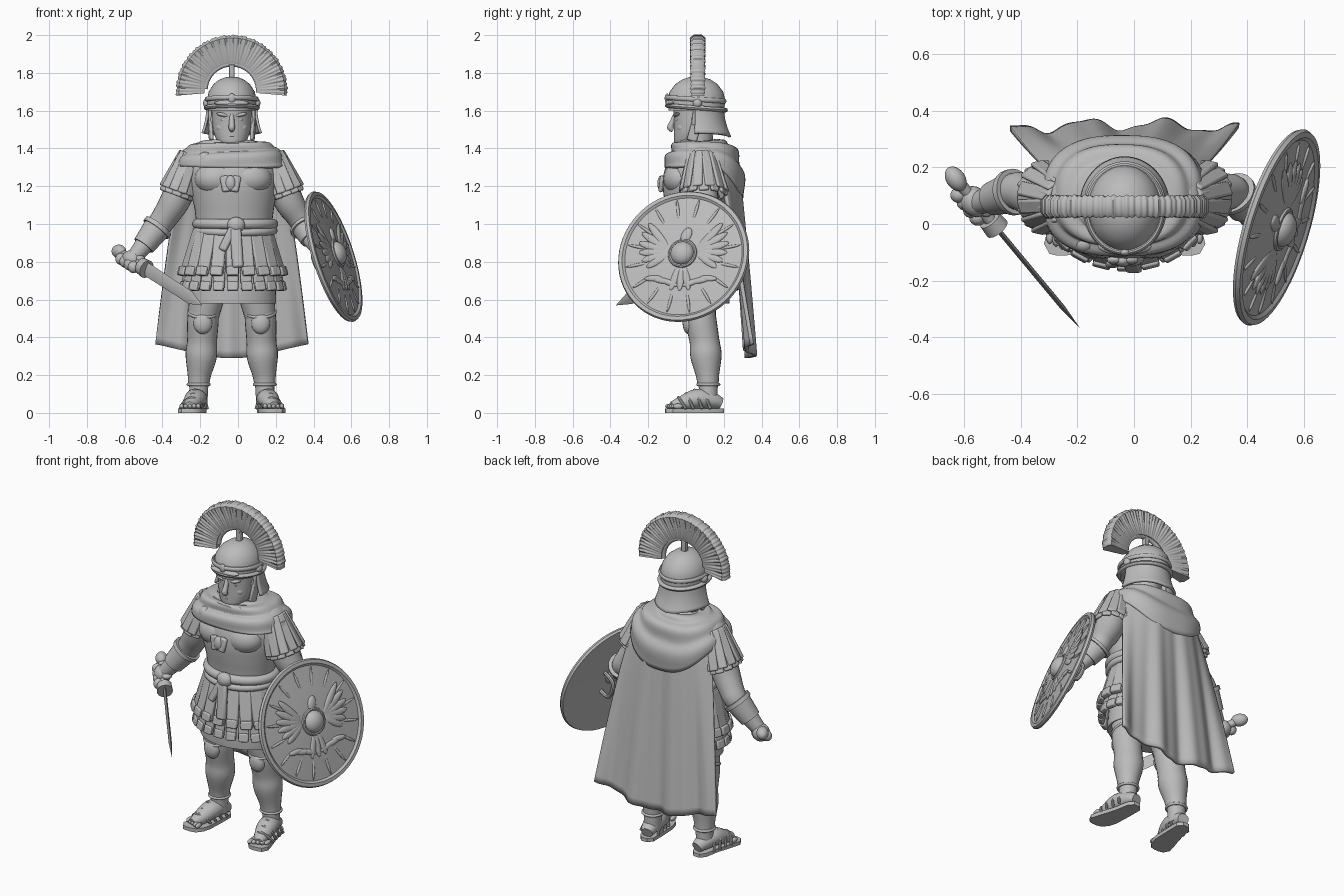
import bpy, bmesh, math
from mathutils import Vector as V, Matrix
from math import sin, cos, pi, radians

if "Cube" in bpy.data.objects:
    bpy.data.objects.remove(bpy.data.objects["Cube"])

stone = bpy.data.materials.new("stone_grey")
stone.diffuse_color = (0.5, 0.5, 0.5, 1)
stone.use_nodes = True
stone.node_tree.nodes["Principled BSDF"].inputs["Base Color"].default_value = stone.diffuse_color
CX = -0.033  # body centre line


def finish(name, bm, mat=None):
    bmesh.ops.recalc_face_normals(bm, faces=bm.faces)
    me = bpy.data.meshes.new(name)
    bm.to_mesh(me)
    bm.free()
    ob = bpy.data.objects.new(name, me)
    bpy.context.collection.objects.link(ob)
    me.materials.append(stone)
    if mat:
        ob.matrix_world = mat
    return ob


def skin(name, rings, loop=False, mat=None):
    """Bridge closed rings of points; loop joins the last ring to the first."""
    bm = bmesh.new()
    vs = [[bm.verts.new(p) for p in r] for r in rings]
    n, m = len(vs), len(vs[0])
    for i in range(n if loop else n - 1):
        for j in range(m):
            a, b = vs[i], vs[(i + 1) % n]
            bm.faces.new((a[j], a[(j + 1) % m], b[(j + 1) % m], b[j]))
    if not loop:
        bm.faces.new(vs[0])
        bm.faces.new(vs[-1])
    return finish(name, bm, mat)


def loft(name, rings, n=40):
    """Stacked ellipses (cx, cy, z, rx, ry)."""
    return skin(name, [[V((x + rx * cos(2 * pi * i / n), y + ry * sin(2 * pi * i / n), z))
                        for i in range(n)] for x, y, z, rx, ry in rings])


def tube(name, pts, n=20, ref=(0, 1, 0), side=1, loop=False, sub=4, mat=None):
    """Smooth round sweep through (x, y, z, r) points; side widens it sideways."""
    P = [V(p) for p in pts]
    if not loop and len(P) > 2:
        Q = []
        for i in range(len(P) - 1):
            a, b, c, d = P[max(i - 1, 0)], P[i], P[i + 1], P[min(i + 2, len(P) - 1)]
            for k in range(sub):
                t = k / sub
                Q.append(0.5 * (2 * b + (c - a) * t + (2 * a - 5 * b + 4 * c - d) * t * t
                                + (3 * b - a - 3 * c + d) * t ** 3))
        P = Q + [P[-1]]
    rings, m = [], len(P)
    for i, p in enumerate(P):
        nxt = P[(i + 1) % m] if loop else P[min(i + 1, m - 1)]
        prv = P[i - 1] if loop else P[max(i - 1, 0)]
        t = (nxt.xyz - prv.xyz).normalized()
        s = t.cross(V(ref)).normalized()
        o = s.cross(t)
        rings.append([p.xyz + p.w * (s * side * cos(2 * pi * k / n) + o * sin(2 * pi * k / n))
                      for k in range(n)])
    return skin(name, rings, loop, mat)


def hoop(name, x, y, z, rx, ry, r, tilt=0, side=1, n=48):
    pts = [(x + rx * cos(2 * pi * i / n), y + ry * sin(2 * pi * i / n),
            z + tilt * sin(2 * pi * i / n), r) for i in range(n)]
    return tube(name, pts, 10, (0, 0, 1), side, True)


def ball(name, loc, size, rot=(0, 0, 0), base=None):
    bm = bmesh.new()
    bmesh.ops.create_uvsphere(bm, u_segments=20, v_segments=12, radius=1)
    m = Matrix.Translation(loc)
    for a, ax in zip(rot, "XYZ"):
        m = m @ Matrix.Rotation(radians(a), 4, ax)
    bm.transform(m @ Matrix.Diagonal((*size, 1)))
    return finish(name, bm, base)


def straps(name, specs, bevel=0.008):
    """Flat strips from top to bottom point: (top, bottom, outward, width, thickness)."""
    bm = bmesh.new()
    for a, b, out, w, th in specs:
        a, b = V(a), V(b)
        d = (b - a).normalized()
        s = d.cross(V(out)).normalized()
        o = s.cross(d)
        m = Matrix((s * w, o * th, d * (b - a).length)).transposed().to_4x4()
        bmesh.ops.create_cube(bm, size=1, matrix=Matrix.Translation((a + b) / 2) @ m)
    ob = finish(name, bm)
    mod = ob.modifiers.new("soft", "BEVEL")
    mod.width, mod.segments = bevel, 2
    return ob


def sheet(name, f, nu, nv, thick, wrap=False):
    bm = bmesh.new()
    vs = [[bm.verts.new(f(i / nu, j / nv)) for i in range(nu if wrap else nu + 1)] for j in range(nv + 1)]
    for a, b in zip(vs, vs[1:]):
        for i in range(nu):
            k = (i + 1) % len(a)
            bm.faces.new((a[i], a[k], b[k], b[i]))
    mod = finish(name, bm).modifiers.new("thickness", "SOLIDIFY")
    mod.thickness, mod.offset = thick, 0


# Legs, greaves and sandals
for s, side in ((-1, "right"), (1, "left")):
    X = lambda d: CX + s * d
    tube(side + "_leg", [(X(.11), .06, .72, .1), (X(.135), .07, .6, .093), (X(.153), .08, .48, .078),
                         (X(.157), .1, .38, .076), (X(.162), .108, .3, .08), (X(.172), .115, .2, .058),
                         (X(.175), .118, .13, .05), (X(.178), .118, .05, .05)], 24)
    tube(side + "_greave", [(X(.15), .073, .54, .08), (X(.153), .08, .48, .083), (X(.157), .098, .38, .079),
                            (X(.162), .106, .3, .083), (X(.172), .114, .2, .062), (X(.175), .117, .15, .056)], 24)
    ball(side + "_knee", (X(.153), .014, .475), (.05, .032, .058))
    hoop(side + "_greave_top", X(.15), .075, .535, .08, .08, .008, .03)
    hoop(side + "_greave_hem", X(.175), .118, .15, .056, .056, .008)
    F = lambda t: X(.178 + .045 * t)  # feet turn outward toward the toes
    tube(side + "_foot", [(F(-.2), .185, .05, .03), (F(0), .14, .065, .043), (F(.3), .06, .075, .052),
                          (F(.7), -.02, .05, .04), (F(1), -.075, .036, .024)], 20, (0, 0, 1), 1.12)
    sole = [(F(0), .2, .02), (F(0), .17, .045), (F(.2), .08, .053), (F(.6), -.02, .067),
            (F(.9), -.07, .067), (F(1), -.105, .043), (F(1), -.112, .015)]
    skin(side + "_sole", [[V((x - w, y, 0)), V((x + w, y, 0)), V((x + w, y, .022)), V((x - w, y, .022))]
                          for x, y, w in sole])
    for i in range(5):
        ball(f"{side}_toe_{i}", (F(.95) + s * (i - 2) * .022, -.083 + .01 * i, .035), (.013, .027, .014))
    for i, (y, h) in enumerate(((.1, .105), (.055, .12), (.01, .1), (-.03, .08))):
        x = F(.25 + .17 * i)
        tube(f"{side}_sandal_strap_{i}", [(x - .06, y + .03, .022, .008), (x - .042, y + .008, h * .7, .008),
             (x, y - .01, h, .009), (x + .042, y + .008, h * .7, .008), (x + .06, y + .03, .022, .008)], 8)

# Tunic, waist and cuirass
loft("tunic", [(CX, .06, .58, .235, .17), (CX, .06, .62, .235, .172), (CX, .06, .8, .22, .17),
               (CX, .06, .98, .19, .15)])
loft("cuirass", [(-.02, .06, .93, .195, .15), (-.02, .06, 1.0, .2, .152), (-.02, .06, 1.08, .21, .165),
                 (-.022, .06, 1.16, .225, .18), (-.025, .06, 1.24, .235, .185), (-.025, .065, 1.31, .23, .172),
                 (-.03, .07, 1.37, .2, .14), (CX, .07, 1.43, .1, .09)])
for s in (-1, 1):
    ball("chest_muscle", (-.025 + s * .085, -.03, 1.24), (.12, .092, .09))
hoop("sash", -.015, .06, 1.0, .2, .16, .028)
hoop("sash_lower_fold", -.015, .06, .965, .205, .165, .02, .01)
ball("sash_knot", (-.01, -.115, .995), (.048, .035, .042))
straps("sash_tails", [((-.015, -.125, .99), (-.0, -.16, .77), (0, -1, 0), .06, .03),
                      ((-.02, -.125, .99), (-.085, -.145, .86), (0, -1, 0), .045, .025)], .012)
straps("chest_emblem", [((-.04 + s * .035, -.125, 1.255), (-.04 + s * .02, -.135, 1.17), (0, -1, 0), .045, .024)
                        for s in (-1, 1)], .011)
ball("chest_emblem_face", (-.04, -.13, 1.215), (.03, .022, .042))

# Skirt of leather strips, two layers
def skirt(name, n, z0, z1, r0, r1, th, off):
    specs, tips = [], []
    for i in range(n):
        a = 2 * pi * (i + off) / n
        e = lambda r, z: V((CX + .005 + r * cos(a), .06 + r * .76 * sin(a), z))
        out = (cos(a), sin(a) * 1.3, 0)
        w = 1.62 * pi * r1 / n
        specs.append((e(r0, z0), e(r1, z1), out, w, th))
        tips.append((e(r1 - .004, z1 + .04), e(r1 + .008, z1 - .008), out, w * .92, th * 1.5))
    straps(name, specs)
    straps(name + "_fringe", tips, .007)

skirt("lower_strips", 22, .82, .655, .235, .265, .02, .5)
skirt("upper_strips", 20, .97, .735, .2, .272, .022, 0)

# Arms, sleeve strips and bracers
R = [(-.25, .08, 1.33, .08), (-.325, .09, 1.14, .08), (-.385, .11, 1.04, .07), (-.42, .115, .99, .066),
     (-.5, .09, .885, .05), (-.55, .075, .825, .04)]
L = [(.19, .08, 1.33, .08), (.26, .09, 1.14, .08), (.32, .11, 1.04, .066), (.35, .11, .99, .062),
     (.39, .06, .92, .05), (.425, .01, .87, .04)]
for pts, side in ((R, "right"), (L, "left")):
    s = -1 if side == "right" else 1
    tube(side + "_arm", pts, 24)
    tube(side + "_bracer", [(*V(p[:3]), p[3] + .01) for p in pts[3:5]], 24)
    tube(side + "_bracer_cuff", [(*V(pts[3][:3]).lerp(V(pts[4][:3]), t), .082) for t in (0, .18)], 24)
    top, bot = V((CX + s * .215, .085, 1.37)), V((CX + s * .295, .095, 1.15))
    ax = (bot - top).normalized()
    e1 = V((0, 1, 0))
    e2 = ax.cross(e1)
    for layer, (k, r0, r1, off) in enumerate(((1, .052, .09, 0), (.9, .056, .097, .5))):
        sp = []
        for i in range(12):
            a = 2 * pi * (i + off) / 12
            o = e1 * cos(a) * 1.3 + e2 * sin(a) * .95
            sp.append((top + o * r0, top.lerp(bot, k) + o * r1, o, .052, .018))
        straps(f"{side}_sleeve_strips_{layer}", sp)
    ball(side + "_shoulder", top + V((-s * .02, 0, -.03)), (.085, .11, .075))

# Sword held in the right hand, blade edge upright
P, T = V((-.635, .165, .858)), V((-.19, -.37, .57))
at = lambda t, r: (*P.lerp(T, t), r)
ball("pommel", P.lerp(T, .01), (.034, .048, .036), (0, 0, 35))
tube("grip", [at(.02, .022), at(.3, .022)], 12)
tube("sword_guard", [at(.28, .046), at(.34, .05)], 16, (0, 0, 1), .9)
d = (T - P).normalized()
flat = d.cross(V((0, 0, 1))).normalized()
edge = d.cross(flat)
skin("blade", [[P.lerp(T, t) + q for q in (edge * w, flat * .009 * (w > .01), -edge * w, -flat * .009 * (w > .01))]
               for t, w in ((.33, .038), (.6, .036), (.86, .036), (1, .001))])
ball("right_hand", P.lerp(T, .16), (.05, .058, .05), (0, 0, 40))
for i in range(4):
    c = P.lerp(T, .08 + .05 * i)
    ball(f"right_finger_{i}", c + V((-.02, -.02, -.02)), (.03, .028, .032))
ball("right_thumb", P.lerp(T, .23) + V((.01, .015, .025)), (.03, .032, .02))

# Round shield on the left arm
nrm = V((1, -.3, .32)).normalized()
up = (V((0, 0, 1)) - nrm * nrm.z).normalized()
M = Matrix((up.cross(nrm), up, nrm)).transposed().to_4x4()
M.translation = V((.52, -.017, .832))
prof = [(.001, -.012), (.335, -.03), (.355, -.03), (.361, -.018), (.355, -.004), (.335, -.002), (.323, -.012),
        (.2, 0), (.1, .008), (.001, .01)]
skin("shield", [[V((r * cos(2 * pi * i / 64), r * sin(2 * pi * i / 64), z)) for i in range(64)]
                for r, z in prof], mat=M)
ball("shield_boss", (0, .01, .012), (.064, .064, .045), base=M)
tube("boss_ring", [(.07 * cos(i * pi / 16), .01 + .07 * sin(i * pi / 16), .01, .01) for i in range(32)],
     8, (0, 0, 1), loop=True, mat=M)
for s in (-1, 1):
    for i in range(6):  # wing feathers
        a = radians(50 - 17 * i)
        l = .105 - .006 * i
        ball("shield_wing_feather", (s * (.07 + l * cos(a)), .02 + l * sin(a), .003), (l, .022, .01),
             (0, 0, math.degrees(a) if s > 0 else 180 - math.degrees(a)), M)
    for i in range(3):  # talons and bolts
        ball("shield_bolt", (s * (.06 + .045 * i), -.15 + .012 * i, .003), (.05, .016, .01),
             (0, 0, s * (20 - 11 * i)), M)
for i in range(3):
    ball("shield_tail_feather", ((i - 1) * .03, -.12, .004), (.02, .075, .01), (0, 0, (i - 1) * 16), M)
ball("shield_bird_head", (.012, .11, .006), (.028, .045, .014), (0, 0, -20), M)
for i in range(16):
    a = 2 * pi * (i + .5) / 16
    ball("shield_ray", (.25 * cos(a), .25 * sin(a), -.006), (.068, .008, .007), (0, 0, math.degrees(a)), M)
for x in (-.07, .07):
    tube("shield_arm_loop", [(x, -.07, -.02, .012), (x, -.06, -.09, .012), (x, .04, -.1, .012), (x, .06, -.02, .012)],
         8, (1, 0, 0), mat=M)
ball("left_hand", (.43, -.01, .865), (.045, .055, .05))

# Long cape and shoulder mantle
def cape(u, v):
    q = 2 * u - 1
    half = .25 + .155 * v ** .75
    fold = (.02 * cos(q * 3 * pi + pi) + .006 * sin(q * 21)) * (.15 + .85 * v)
    y = .27 + .073 * v ** .8 + fold - (.1 - .08 * v) * abs(q) ** 3
    return V((CX + half * q, y, 1.3 - (.99 + .02 * cos(q * 3) - .035 * q * q) * v))

def mantle(u, v):
    a = 2 * pi * u
    c, s = cos(a), sin(a)
    k = max(s, 0)
    cc, ss = (math.copysign(abs(t) ** .75, t) for t in (c, s))  # squarer outline over the shoulders
    p0 = V((CX + .095 * c, .075 + .09 * s, 1.425))
    p2 = V((CX + .28 * cc, .095 + .205 * ss, 1.305 - .16 * k * k))
    p1 = V((CX + .24 * cc, .095 + (.2 if s > 0 else .155) * ss, 1.45 + .005 * k))
    p = p0 * (1 - v) ** 2 + p1 * 2 * v * (1 - v) + p2 * v * v
    w = .008 * sin(v * 17 + 1.2 * c) * (.3 + .7 * abs(s))
    return p + V((c * w, s * w, w))

sheet("cape", cape, 96, 24, .02)
sheet("mantle", mantle, 72, 28, .022, True)
hoop("neck_cloth", CX, .075, 1.42, .1, .095, .017, .015)
ball("cloak_brooch", (-.175, -.07, 1.345), (.037, .032, .037))

# Head and face
loft("neck", [(CX, .06, 1.36, .085, .085), (CX, .06, 1.52, .08, .08)])
loft("head", [(CX, -.025, 1.41, .035, .03), (CX, -.012, 1.422, .058, .05), (CX, .01, 1.45, .084, .073),
              (CX, .03, 1.5, .1, .093), (CX, .045, 1.56, .104, .11), (CX, .05, 1.64, .11, .12)])
tube("nose", [(CX, -.055, 1.58, .012), (CX, -.072, 1.54, .014), (CX, -.083, 1.51, .017), (CX, -.068, 1.497, .012)], 12)
ball("mouth", (CX, -.05, 1.464), (.032, .014, .007))
ball("lower_lip", (CX, -.047, 1.451), (.025, .013, .007))
ball("chin", (CX, -.036, 1.425), (.034, .024, .018))
for s in (-1, 1):
    ball("brow", (CX + s * .042, -.046, 1.577), (.04, .02, .011), (0, s * -12, 0))
    ball("eye", (CX + s * .04, -.044, 1.552), (.018, .012, .008))
    ball("cheek", (CX + s * .05, -.015, 1.51), (.034, .032, .03))
    ball("ear", (CX + s * .104, .05, 1.545), (.014, .022, .035))
    # Hinged cheek guard
    straps("cheek_guard", [((CX + s * .118, .07, 1.63), (CX + s * .116, .06, 1.52), (s, -.1, 0), .06, .018),
                           ((CX + s * .116, .06, 1.545), (CX + s * .108, .03, 1.44), (s, -.2, 0), .055, .018)], .008)

# Helmet with neck guard and brow band
loft("helmet_dome", [(CX, .055, 1.6, .126, .148), (CX, .055, 1.66, .13, .152), (CX, .055, 1.7, .122, .142),
                     (CX, .055, 1.74, .097, .112), (CX, .055, 1.765, .064, .075), (CX, .055, 1.778, .03, .035)])
hoop("helmet_rim", CX, .055, 1.615, .134, .152, .012, -.012, 1.2)
hoop("brow_band", CX, .052, 1.66, .133, .152, .013, -.01, .8)
ball("brow_peak", (CX, -.08, 1.64), (.095, .03, .018))
ball("brow_badge", (CX, -.1, 1.665), (.02, .013, .026))

def guard(u, v):
    a = radians(-5 + 190 * u)
    f = .006 + .026 * v * v
    return V((CX + (.122 + f) * cos(a), .06 + (.125 + 1.5 * f) * sin(a), 1.62 - (.16 - .02 * abs(cos(a))) * v))

sheet("neck_guard", guard, 36, 10, .014)
for s in (-1, 1):
    ball("helmet_rosette", (CX + s * .134, .06, 1.64), (.018, .024, .024))

# Transverse crest of bristles
rings = []
for i in range(241):
    a = radians(-5 + 190 * i / 240)
    g = .0025 * sin(i * 1.1) + .002 * sin(i * .47)
    rings.append([V((CX + r * cos(a), .062 + y, 1.705 + r * sin(a))) for r, y in
                  ((.144, -.018), (.16, -.024), (.22, -.03 + g), (.28, -.038 + g), (.294 - g, -.022),
                   (.294 - g, .022), (.28, .038 - g), (.22, .03 - g), (.16, .024), (.144, .018))])
skin("crest", rings)
tube("crest_holder_arc", [(CX + .142 * cos(radians(a)), .062, 1.705 + .142 * sin(radians(a)), .014)
                          for a in range(-4, 188, 12)], 10, (0, 1, 0), 1)
straps("crest_posts", [((CX, .06, 1.845), (CX, .06, 1.76), (0, -1, 0), .03, .03)], .004)

# Soft shading with sharp edges kept
bpy.ops.object.select_all(action="SELECT")
bpy.context.view_layer.objects.active = bpy.data.objects["cuirass"]
bpy.ops.object.shade_smooth_by_angle(angle=radians(40))
